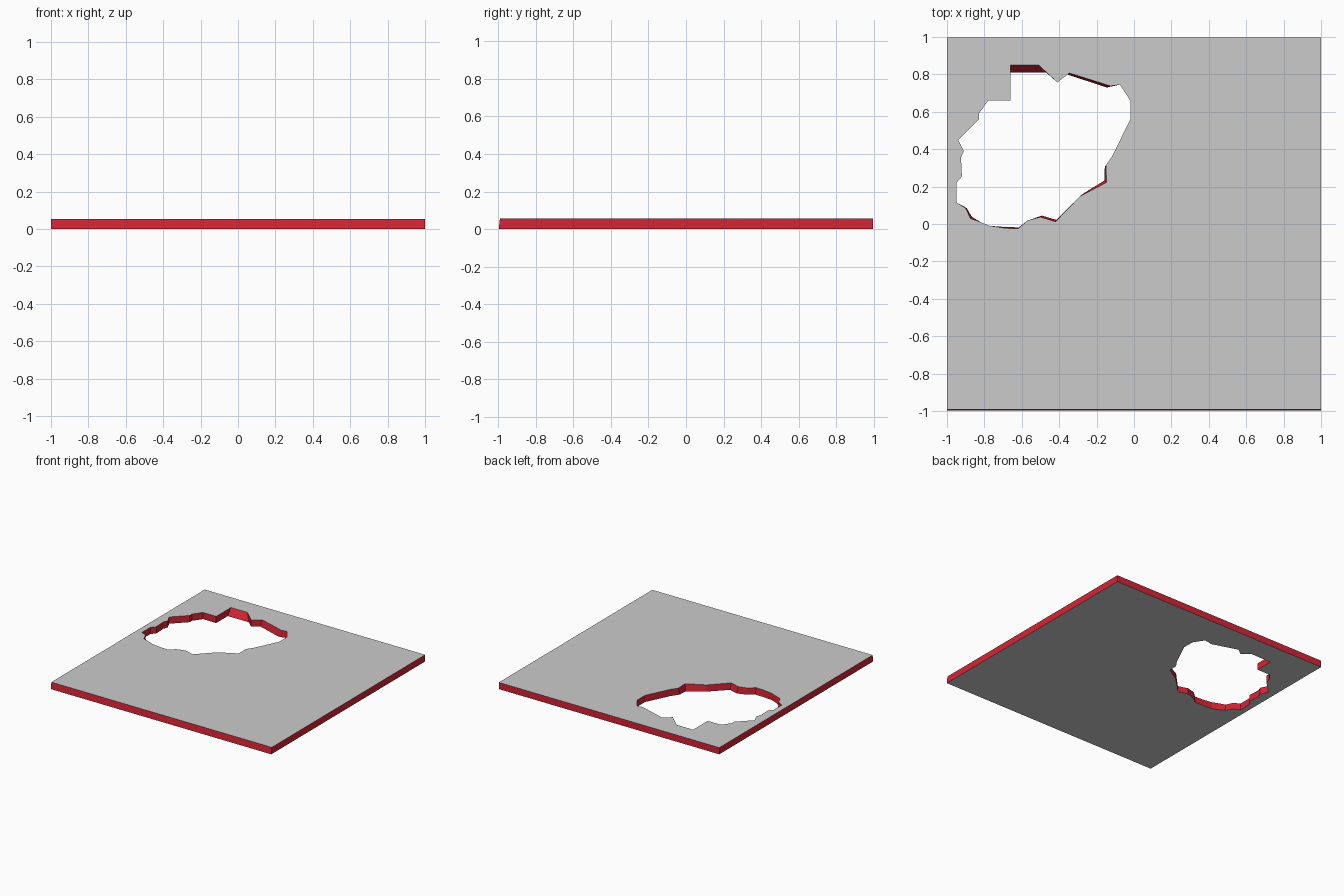
import bpy, bmesh

if "Cube" in bpy.data.objects:
    bpy.data.objects.remove(bpy.data.objects["Cube"])

HEIGHT = 0.055

# Jagged hole outline on the upper face, clockwise
HOLE = [(-.66, .85), (-.51, .85), (-.41, .757), (-.345, .807), (-.125, .738),
        (-.075, .745), (-.02, .66), (-.02, .56), (-.115, .365), (-.15, .315),
        (-.147, .222), (-.29, .147), (-.42, .012), (-.50, .037), (-.57, .018),
        (-.62, -.025), (-.69, -.022), (-.77, -.01), (-.82, .01), (-.875, .03),
        (-.90, .085), (-.95, .115), (-.95, .22), (-.92, .255), (-.925, .355),
        (-.91, .39), (-.94, .45), (-.83, .56), (-.83, .59), (-.78, .66),
        (-.66, .66)]

# Places where the broken wall leans inward at the lower face
LEAN = {0: (0, -.04), 1: (.04, -.04), 3: (-.012, -.008), 4: (-.02, -.008),
        9: (-.006, -.01), 10: (-.012, .01), 11: (.01, .01), 12: (.005, .01),
        13: (.008, .008), 15: (.005, .007), 16: (0, .006), 19: (.008, .008),
        20: (.006, 0)}

red = bpy.data.materials.new("red_edge")
red.diffuse_color = (0.65, 0.018, 0.035, 1)
red.use_nodes = True
red.node_tree.nodes["Principled BSDF"].inputs["Base Color"].default_value = red.diffuse_color
grey = bpy.data.materials.new("grey_face")
grey.diffuse_color = (0.8, 0.8, 0.8, 1)
grey.use_nodes = True
grey.node_tree.nodes["Principled BSDF"].inputs["Base Color"].default_value = grey.diffuse_color

bm = bmesh.new()


def ring(points, z):
    verts = [bm.verts.new((x, y, z)) for x, y in points]
    edges = [bm.edges.new((a, b)) for a, b in zip(verts, verts[1:] + verts[:1])]
    return verts, edges


def square(front):
    return [(-1, front), (1, front), (1, .997), (-1, .997)]


# Upper and lower faces, each with the hole
lower_hole = [(x + LEAN.get(i, (0, 0))[0], y + LEAN.get(i, (0, 0))[1])
              for i, (x, y) in enumerate(HOLE)]
rings = []
for z, front, hole in ((0, -.997, lower_hole), (HEIGHT, -.991, HOLE)):
    outer, outer_edges = ring(square(front), z)
    inner, inner_edges = ring(hole, z)
    bmesh.ops.triangle_fill(bm, use_beauty=True, use_dissolve=False,
                            edges=outer_edges + inner_edges,
                            normal=(0, 0, 1))
    rings.append((outer, inner))

# Red outer rim and broken hole walls
for low, high in zip(*rings):
    n = len(low)
    for i in range(n):
        j = (i + 1) % n
        wall = bm.faces.new((low[i], low[j], high[j], high[i]))
        wall.material_index = 1

bmesh.ops.recalc_face_normals(bm, faces=bm.faces[:])
mesh = bpy.data.meshes.new("broken_floor_panel")
bm.to_mesh(mesh)
bm.free()
mesh.materials.append(grey)
mesh.materials.append(red)
panel = bpy.data.objects.new("broken_floor_panel", mesh)
bpy.context.collection.objects.link(panel)
